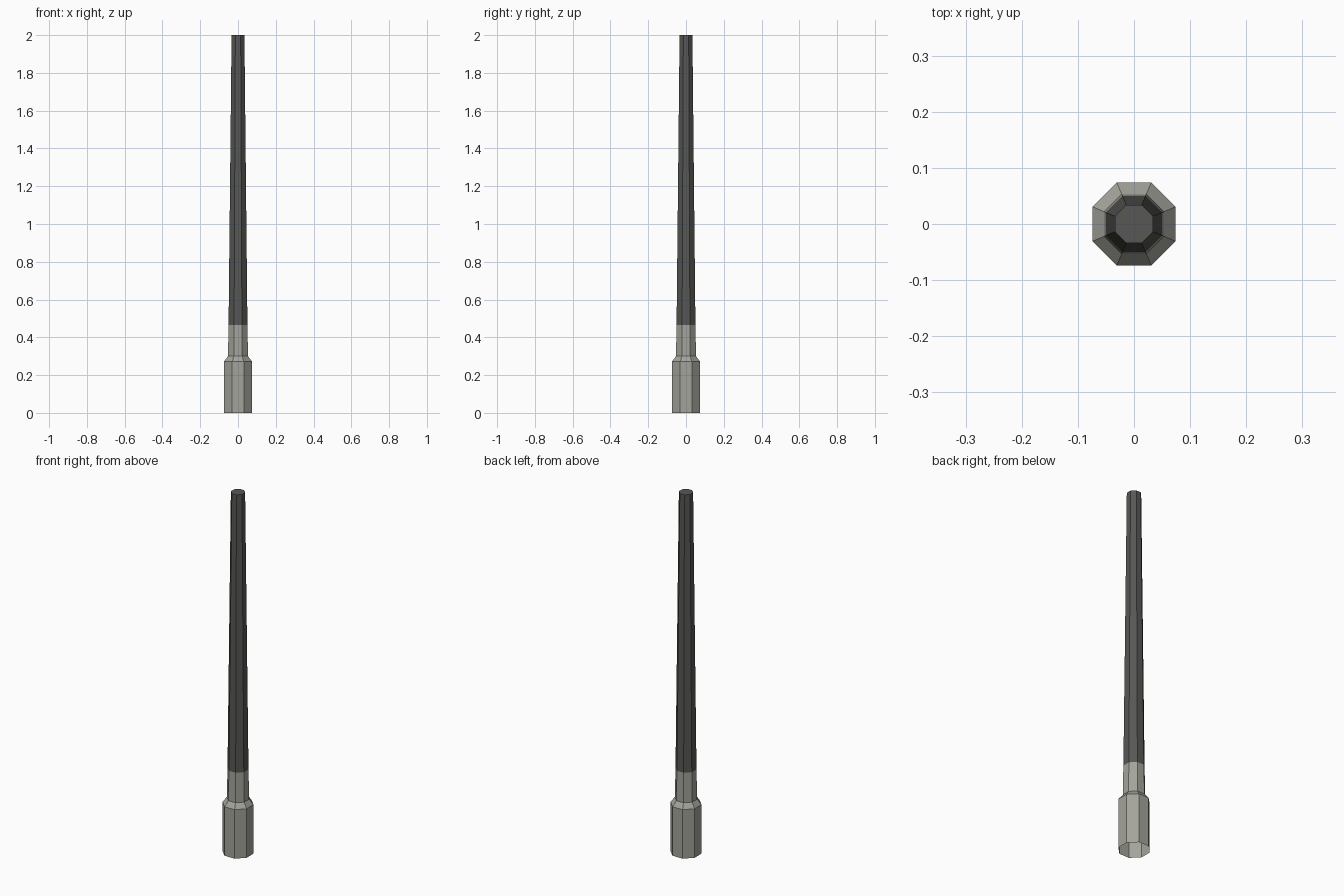
import bpy, bmesh, math

if "Cube" in bpy.data.objects:
    bpy.data.objects.remove(bpy.data.objects["Cube"])


def material(name, rgb):
    m = bpy.data.materials.new(name)
    m.diffuse_color = (*rgb, 1)
    m.use_nodes = True
    m.node_tree.nodes["Principled BSDF"].inputs["Base Color"].default_value = m.diffuse_color
    return m


light = material("pale grey metal", (0.37, 0.37, 0.33))
dark = material("dark grey metal", (0.095, 0.095, 0.09))
SIDES = 8


def octagon_tube(name, profile, mat, cap_top=False):
    """Flat-sided tube; profile is (distance to flat, height) from bottom to top."""
    bm = bmesh.new()
    rings = []
    for apothem, z in profile:
        r = apothem / math.cos(math.pi / SIDES)
        rings.append([bm.verts.new((r * math.cos((i + .5) * math.tau / SIDES),
                                    r * math.sin((i + .5) * math.tau / SIDES), z))
                      for i in range(SIDES)])
    for a, b in zip(rings, rings[1:]):
        for i in range(SIDES):
            j = (i + 1) % SIDES
            bm.faces.new((a[i], a[j], b[j], b[i]))
    if cap_top:
        bm.faces.new(rings[-1])
    mesh = bpy.data.meshes.new(name)
    bm.to_mesh(mesh)
    bm.free()
    mesh.materials.append(mat)
    ob = bpy.data.objects.new(name, mesh)
    bpy.context.collection.objects.link(ob)


# Wide hollow foot with chamfered shoulder, open below
octagon_tube("base_socket", [(.074, 0), (.074, .272), (.053, .30)], light)
# Pale collar above the foot
octagon_tube("collar", [(.053, .30), (.050, .465)], light)
# Long tapered shaft
octagon_tube("shaft", [(.050, .465), (.034, 2.0)], dark, cap_top=True)
